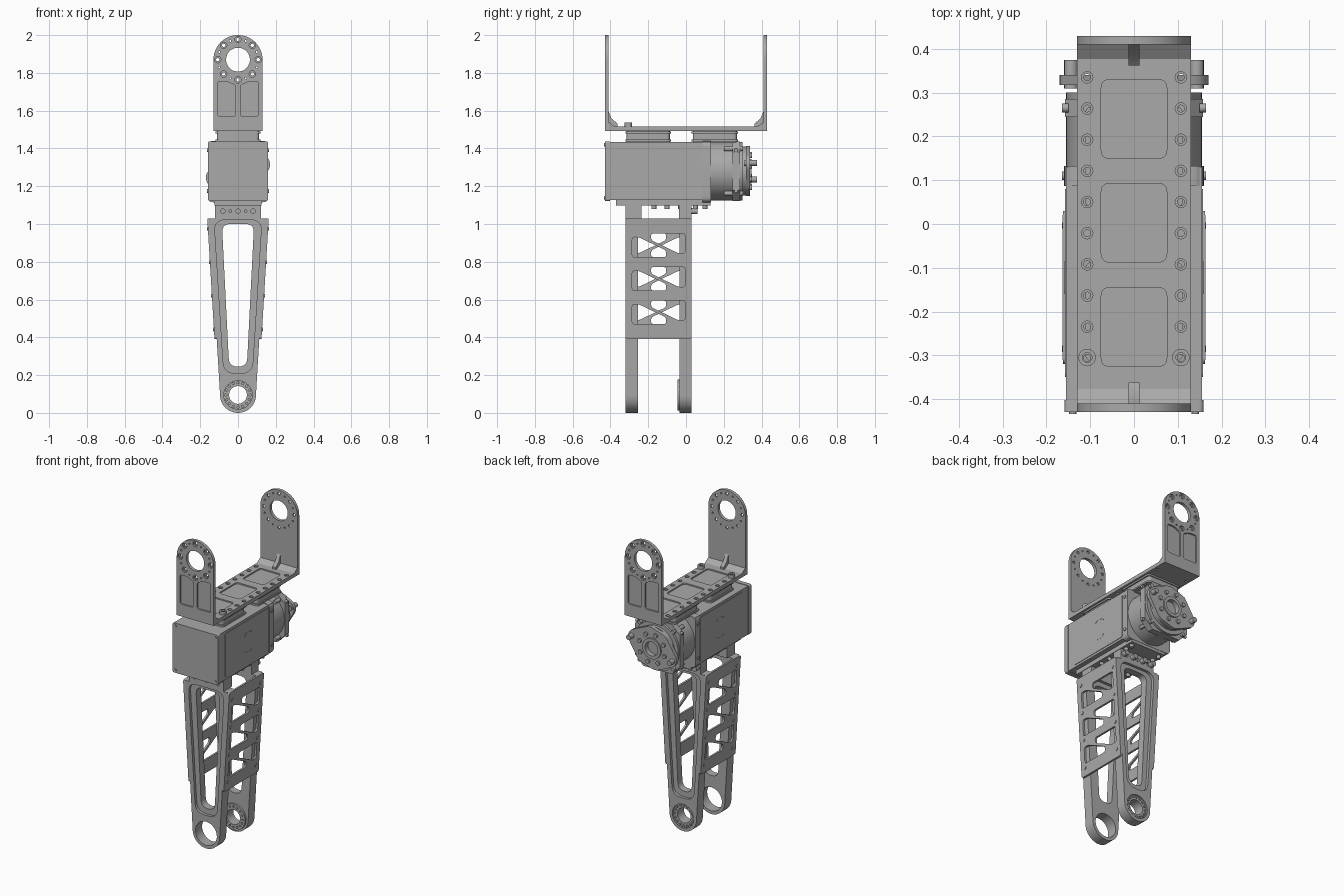
import bpy, bmesh, math
from mathutils import Matrix, Vector

if "Cube" in bpy.data.objects:
    bpy.data.objects.remove(bpy.data.objects["Cube"], do_unlink=True)

grey = bpy.data.materials.new("machined_grey")
grey.use_nodes = True
grey.diffuse_color = (0.4, 0.4, 0.4, 1)
grey.node_tree.nodes["Principled BSDF"].inputs["Base Color"].default_value = (0.4, 0.4, 0.4, 1)
parts = []


def circle(u, v, r, n=32):
    return [(u + r * math.cos(math.tau * i / n), v + r * math.sin(math.tau * i / n)) for i in range(n)]


def rect(u0, u1, v0, v1):
    return [(u0, v0), (u1, v0), (u1, v1), (u0, v1)]


def rounded(pts, r, n=5):
    """Replace every corner by a short curve."""
    out = []
    for i, p in enumerate(pts):
        p, a, b = Vector(p), Vector(pts[i - 1]), Vector(pts[(i + 1) % len(pts)])
        s = p + (a - p).normalized() * min(r, (a - p).length * 0.48)
        e = p + (b - p).normalized() * min(r, (b - p).length * 0.48)
        for k in range(n + 1):
            t = k / n
            out.append(tuple(s * (1 - t) ** 2 + p * 2 * t * (1 - t) + e * t * t))
    return out


def slab(name, loops, axis, a, b, lean=None):
    """Extrude flat loops (inner loops become holes) along an axis from a to b."""
    cu = bpy.data.curves.new(name, 'CURVE')
    cu.dimensions, cu.fill_mode, cu.extrude = '2D', 'BOTH', abs(b - a) / 2
    for loop in loops:
        sp = cu.splines.new('POLY')
        sp.points.add(len(loop) - 1)
        for pt, (u, v) in zip(sp.points, loop):
            pt.co = (u, v, 0, 1)
        sp.use_cyclic_u = True
    ob = bpy.data.objects.new(name, cu)
    bpy.context.collection.objects.link(ob)
    bpy.ops.object.select_all(action='DESELECT')
    ob.select_set(True)
    bpy.context.view_layer.objects.active = ob
    bpy.ops.object.convert(target='MESH')
    ob = bpy.context.view_layer.objects.active
    ob.name = name
    mid = (a + b) / 2
    rot = {'x': ((0, 0, 1), (1, 0, 0), (0, 1, 0)),
           'y': ((1, 0, 0), (0, 0, -1), (0, 1, 0)),
           'z': ((1, 0, 0), (0, 1, 0), (0, 0, 1))}[axis]
    shift = Vector([mid if axis == c else 0 for c in 'xyz'])
    bm = bmesh.new()
    bm.from_mesh(ob.data)
    bm.transform(Matrix.Translation(shift) @ Matrix(rot).to_4x4())
    if lean:
        for v in bm.verts:
            v.co.x = lean * (v.co.x + leg_edge(v.co.z))
    bmesh.ops.remove_doubles(bm, verts=bm.verts, dist=1e-5)
    bmesh.ops.recalc_face_normals(bm, faces=bm.faces)
    bm.to_mesh(ob.data)
    bm.free()
    ob.data.materials.clear()
    ob.data.materials.append(grey)
    parts.append(ob)
    return ob


def ring_of(u, v, radius, r, count, start=0.0):
    return [circle(u + radius * math.cos(start + math.tau * i / count),
                   v + radius * math.sin(start + math.tau * i / count), r, 12) for i in range(count)]


def leg_edge(z):
    return 0.095 + 0.06 * (z - 0.1)


# Legs: tapered frames with a stepped window and a round eye at the foot
foot = [(0.095 * math.cos(t), 0.095 + 0.095 * math.sin(t))
        for t in [math.pi + math.pi * i / 32 for i in range(33)]]
outline = foot + [(leg_edge(1.03), 1.03), (-leg_edge(1.03), 1.03)]
window = rounded([(-0.047, 0.245), (0.047, 0.245), (0.085, 1.0), (-0.085, 1.0)], 0.045)
recess = rounded([(-0.075, 0.21), (0.075, 0.21), (0.126, 1.022), (-0.126, 1.022)], 0.06)
eye = circle(0, 0.095, 0.075, 48)
for name, outer, step, inner in (("front", -0.32, -0.302, -0.254), ("back", 0.03, 0.012, -0.034)):
    slab(name + "_leg_rim", [outline, recess, eye], 'y', outer, step)
    slab(name + "_leg_web", [outline, window, eye], 'y', step, inner)
    # Clamp block joining the leg to the mounting plate
    far = inner + (0.018 if name == "front" else -0.004)
    slab(name + "_leg_clamp", [rect(-0.122, 0.122, 1.03, 1.12)] +
         [circle(x, 1.068, 0.012, 16) for x in (-0.08, 0, 0.08)] +
         [circle(x, 1.068, 0.007, 12) for x in (-0.04, 0.04)], 'y', outer, far)
    slab(name + "_clamp_core", [rect(-0.115, 0.115, 1.04, 1.11)], 'y',
         outer + (0.012 if name == "front" else -0.012), far)

# Bearing in the back foot
slab("bearing", [circle(0, 0.095, 0.082, 48), circle(0, 0.095, 0.047, 48)] +
     ring_of(0, 0.095, 0.065, 0.006, 16), 'y', -0.046, -0.034)
slab("bearing_sleeve", [circle(0, 0.095, 0.077, 48), circle(0, 0.095, 0.047, 48)], 'y', -0.034, 0.02)
slab("bearing_screws", ring_of(0, 0.095, 0.065, 0.007, 16), 'y', 0.02, 0.027)

# Truss plates on both sides of the legs
low = [(-0.285, 0.0), (-0.285, 0.105), (-0.25, 0.105), (-0.105, 0.035), (-0.105, 0.0)]
high = [(-0.185, 0.125), (-0.005, 0.125), (-0.005, 0.02), (-0.04, 0.02), (-0.185, 0.09)]
for name, side in (("left", 1), ("right", -1)):
    def flip(y):
        return y if side > 0 else -0.29 - y
    cuts = [rounded([(flip(y), z + base) for y, z in tri], 0.015)
            for base in (0.47, 0.647, 0.825) for tri in (low, high)]
    slab(name + "_truss_plate", [rounded(rect(-0.32, 0.03, 0.39, 1.03), 0.015)] + cuts, 'x', 0, 0.012, side)
    slab(name + "_truss_screws", [circle(y, z, 0.01, 12) for y in (-0.285, -0.003)
                                  for z in (0.442, 0.62, 0.797, 0.975)], 'x', 0.012, 0.016, side)

# Mounting plate under the motor
slab("mounting_plate", [rect(-0.125, 0.125, -0.37, 0.13)], 'z', 1.098, 1.13)
slab("plate_studs", [circle(x, y, 0.013, 12) for x in (-0.1, 0.1)
                     for y in (-0.17, -0.1, -0.03, 0.05, 0.1)], 'z', 1.08, 1.1)
slab("clamp_bolts", [circle(x, 1.068, 0.016, 16) for x in (-0.1, -0.035, 0.035, 0.1)], 'y', 0.03, 0.06)

# Motor housing
MZ = 1.28
slab("motor_body", [rect(-0.155, 0.155, 1.126, 1.435)], 'y', -0.402, 0.13)
slab("motor_end_cap", [rounded(rect(-0.159, 0.159, 1.122, 1.438), 0.012)], 'y', -0.43, -0.402)
slab("end_cap_screws", [circle(x, z, 0.009, 12) for x in (-0.14, 0.14)
                        for z in (1.14, 1.42)], 'y', -0.434, -0.43)
slab("gearbox_collar", [rounded(rect(-0.16, 0.16, 1.115, 1.44), 0.03)], 'y', 0.087, 0.132)
slab("gearbox", [circle(0, MZ, 0.155, 64)], 'y', 0.13, 0.3)
c = 0.158
slab("gearbox_square_ring", [[(s * x, MZ + z) for s, x, z in (
    (-1, 0.1, -c), (1, 0.1, -c), (1, c, -0.1), (1, c, 0.1),
    (1, 0.1, c), (-1, 0.1, c), (-1, c, 0.1), (-1, c, -0.1))]], 'y', 0.245, 0.285)
slab("gearbox_corner_screws", [circle(x, z, 0.012, 12) for x in (-0.118, 0.118)
                               for z in (MZ - 0.118, MZ + 0.118)], 'y', 0.2, 0.302)
for name, s in (("left", 1), ("right", -1)):
    slab(name + "_side_cover", [rounded(rect(-0.35, 0.08, 1.14, 1.42), 0.012)], 'x', s * 0.155, s * 0.158)
    slab(name + "_side_badge", [rounded(rect(-0.16, -0.085, 1.215, 1.345), 0.025),
                                rounded(rect(-0.156, -0.089, 1.219, 1.341), 0.022)], 'x', s * 0.157, s * 0.159)
    slab(name + "_side_screws", [circle(y, z, 0.01, 12) for y in (0.11, 0.265)
                                 for z in (1.175, 1.39)], 'x', s * 0.15, s * 0.165)

# Output flange with two lugs
tilt = Matrix.Rotation(math.radians(17), 2)


def tilted(pts):
    return [(p.x, p.y + MZ) for p in (tilt @ Vector(q) for q in pts)]


slab("output_disc", [circle(0, MZ, 0.13, 48)], 'y', 0.3, 0.318)
hexagon = [(0.175, -0.025), (0.175, 0.025), (0.06, 0.125), (-0.06, 0.125),
           (-0.175, 0.025), (-0.175, -0.025), (-0.06, -0.125), (0.06, -0.125)]
slab("output_flange", [rounded(tilted(hexagon), 0.025), circle(0, MZ, 0.045)], 'y', 0.318, 0.34)
slab("output_hub", [circle(0, MZ, 0.065), circle(0, MZ, 0.045)], 'y', 0.34, 0.348)
slab("output_screws", ring_of(0, MZ, 0.092, 0.013, 8, 0.3), 'y', 0.34, 0.35)
slab("lug_bolts", [circle(x, z, 0.016, 16) for x, z in tilted([(0.15, 0), (-0.15, 0)])], 'y', 0.31, 0.375)

# Spacers between motor and bracket
for name, y0, y1 in (("front", -0.32, -0.08), ("back", 0.03, 0.275)):
    slab(name + "_spacer", [rounded(rect(-0.112, 0.112, y0 + 0.006, y1 - 0.006), 0.02)], 'z', 1.432, 1.495)
    for z in (1.437, 1.48):
        slab(name + "_spacer_lip", [rounded(rect(-0.12, 0.12, y0, y1), 0.02)], 'z', z, z + 0.01)

# Bracket base with shallow pockets and two rows of screw holes
rows = [(x, 0.335 - 0.0712 * i) for x in (-0.107, 0.107) for i in range(10)]
base = rect(-0.13, 0.13, -0.43, 0.43)
pockets = [rounded(rect(-0.075, 0.075, y - 0.09, y + 0.09), 0.02) for y in (-0.235, 0.003, 0.24)]
slab("bracket_base", [base] + [circle(x, y, 0.008, 12) for x, y in rows], 'z', 1.492, 1.508)
slab("bracket_base_top", [base] + pockets + [circle(x, y, 0.013, 16) for x, y in rows], 'z', 1.508, 1.516)
slab("base_bosses", [circle(x, -0.305, r, 20) for x in (-0.107, 0.107) for r in (0.02, 0.011)], 'z', 1.516, 1.538)

# Upright bracket ears, each with a bore, bolt circle and outer pockets
EZ = 1.87
arch = [(-0.13, 1.492), (0.13, 1.492)] + [
    (0.13 * math.cos(math.pi * i / 40), EZ + 0.13 * math.sin(math.pi * i / 40)) for i in range(41)]
bore = circle(0, EZ, 0.063, 48)
pins = ring_of(0, EZ, 0.107, 0.005, 8, math.pi / 8)
panel = [(0.012, 1.57), (0.108, 1.57), (0.108, 1.755), (0.06, 1.755), (0.012, 1.735)]
panels = [rounded([(s * x, z) for x, z in panel], 0.014) for s in (-1, 1)]
for name, s in (("front", -1), ("back", 1)):
    slab(name + "_ear_inner", [arch, bore] + ring_of(0, EZ, 0.107, 0.009, 8) + pins, 'y', s * 0.41, s * 0.42)
    slab(name + "_ear_outer", [arch, bore] + ring_of(0, EZ, 0.107, 0.017, 8) + pins + panels, 'y', s * 0.42, s * 0.43)
    slab(name + "_ear_fillet", [[(s * 0.412, 1.515), (s * 0.375, 1.515), (s * 0.412, 1.54)]], 'x', -0.13, 0.13)
    slab(name + "_ear_rib", [[(s * 0.412, 1.515), (s * 0.362, 1.515), (s * 0.362, 1.53),
                              (s * 0.395, 1.56), (s * 0.412, 1.6)]], 'x', -0.012, 0.012)

# Smooth round walls while keeping machined edges sharp
bpy.ops.object.select_all(action='DESELECT')
for ob in parts:
    ob.select_set(True)
bpy.context.view_layer.objects.active = parts[0]
bpy.ops.object.shade_smooth_by_angle(angle=math.radians(32))
